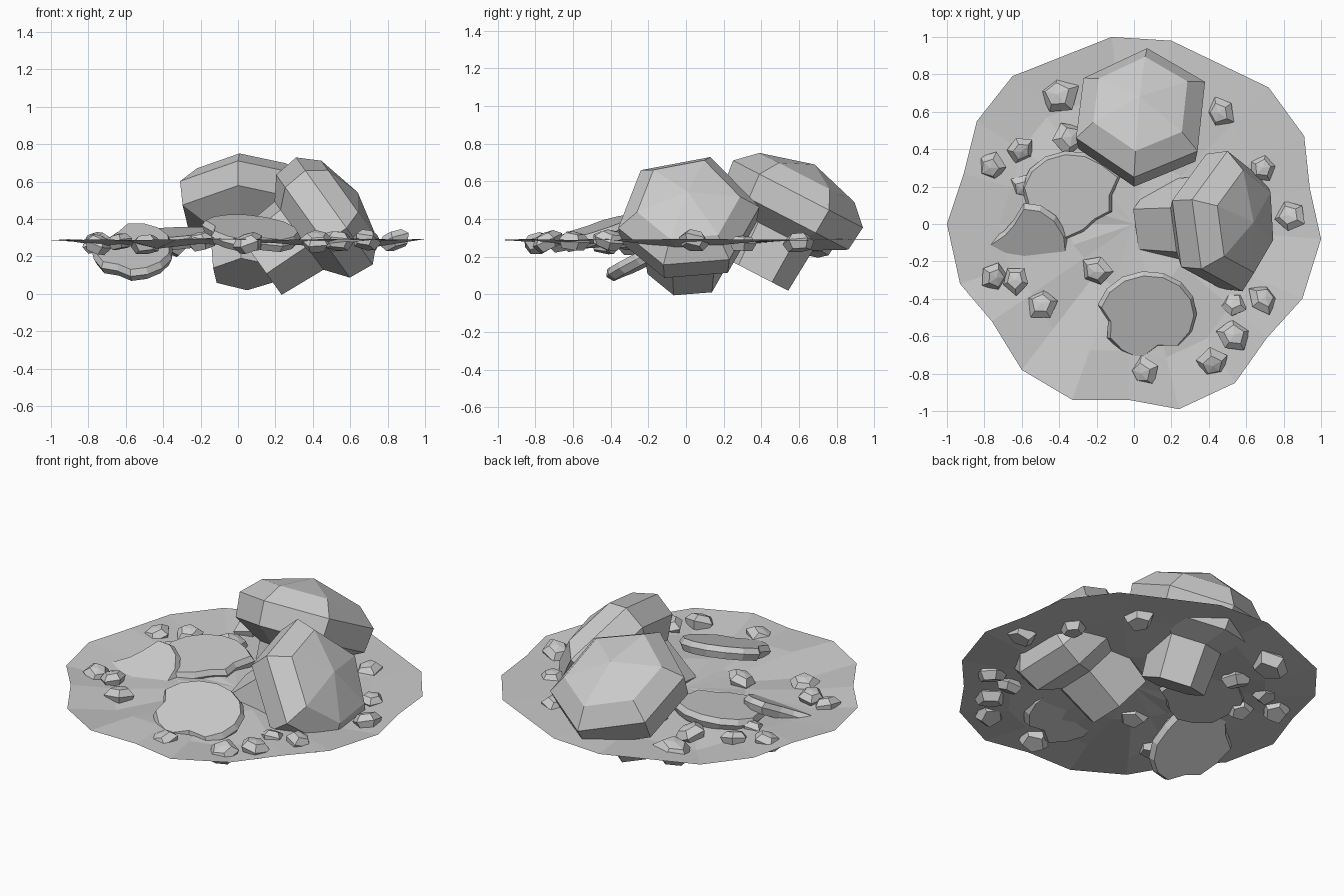
import bpy, math, random
from mathutils import Vector, Euler

random.seed(4)
if "Cube" in bpy.data.objects:
    bpy.data.objects.remove(bpy.data.objects["Cube"])

stone = bpy.data.materials.new("stone_grey")
stone.use_nodes = True
GREY = (0.6, 0.6, 0.6, 1)
stone.diffuse_color = GREY
stone.node_tree.nodes["Principled BSDF"].inputs["Base Color"].default_value = GREY


def add(name, verts, faces):
    mesh = bpy.data.meshes.new(name)
    mesh.from_pydata(verts, [], faces)
    mesh.materials.append(stone)
    ob = bpy.data.objects.new(name, mesh)
    bpy.context.collection.objects.link(ob)
    return ob


def loft(name, rings, apex=None, open_bottom=False):
    """Bridge equal rings from top to bottom and close the ends."""
    n = len(rings[0])
    verts = [v for ring in rings for v in ring]
    faces = []
    for k in range(len(rings) - 1):
        for i in range(n):
            j = (i + 1) % n
            faces.append((k * n + i, (k + 1) * n + i, (k + 1) * n + j, k * n + j))
    if apex is None:
        faces.append(tuple(range(n)))
    else:
        verts.append(apex)
        faces += [(i, (i + 1) % n, len(verts) - 1) for i in range(n)]
    if not open_bottom:
        last = (len(rings) - 1) * n
        faces.append(tuple(last + i for i in reversed(range(n))))
    return add(name, verts, faces)


# Ground: thin uneven sheet with an irregular rim
rim = [(1, -.08), (.94, .19), (.91, .47), (.72, .73), (.2, .98), (-.12, 1),
       (-.65, .79), (-.84, .55), (-.91, .27), (-1, 0), (-.93, -.32), (-.76, -.52),
       (-.6, -.78), (-.33, -.94), (-.03, -.94), (.24, -.99), (.54, -.85),
       (.71, -.61), (.9, -.4)]
levels = [[Vector((x * s, y * s, z + random.uniform(-a, a))) for x, y in rim]
          for s, z, a in ((.35, .28, .02), (.72, .27, .035), (1, .29, .004))]
loft("ground", levels, apex=Vector((0, 0, .28)), open_bottom=True)


# Boulders: faceted cap, bevelled rim, lip and a narrower root
def boulder(name, outline, centre, normal, root, apex=.18):
    c, n = Vector(centre), Vector(normal).normalized()
    pts = []
    for x, y in outline:
        z = c.z - (n.x * (x - c.x) + n.y * (y - c.y)) / n.z
        pts.append(Vector((x, y, z)))
    depth, width = root
    profile = [(.1, .73), (0, 1), (-.14, .96), (-.23, width * 1.1), (-depth, width)]
    rings = [[c + n * off + (p - c) * s for p in pts] for off, s in profile]
    loft(name, rings, apex=c + n * apex)


boulder("back_boulder",
        [(.07, .94), (-.27, .78), (-.31, .46), (0, .25), (.34, .39), (.38, .76)],
        (.03, .6, .53), (0, .46, .89), (.48, .48))
boulder("side_boulder",
        [(.31, .13), (.36, -.24), (.58, -.36), (.72, -.12), (.7, .23), (.5, .39)],
        (.51, .01, .45), (.81, 0, .58), (.49, .58), .16)


# Slabs: flat many-sided flakes with a bevelled edge and chipped corners
def slab(name, centre, size, tilt, chips, sides=15, thick=.07):
    rot = Euler(tilt).to_matrix()
    rings = []
    for z, s in ((0, .93), (-thick * .45, 1), (-thick, .92)):
        ring = []
        for i in range(sides):
            a = math.tau * i / sides
            r = s * chips.get(i, 1)
            p = Vector((math.cos(a) * r * size[0], math.sin(a) * r * size[1], z))
            ring.append(Vector(centre) + rot @ p)
        rings.append(ring)
    loft(name, rings)


slab("front_slab", (.07, -.49, .355), (.27, .24), (.3, .1, 0),
     {8: .78, 9: .95, 11: 1.08, 12: .78})
slab("middle_slab", (-.34, .15, .33), (.27, .24), (.12, -.04, 0),
     {0: .82, 1: 1.1, 12: .85, 13: .75, 14: .9, 8: .9})
slab("left_slab", (-.56, -.17, .255), (.22, .3), (.46, -.06, 0),
     {5: .75, 6: .75, 7: 1.05, 10: .85, 0: .95})


# Pebbles: five-sided chips half buried in the ground
pebbles = [(-.4, .69, .1), (-.35, .46, .09), (-.61, .4, .07), (-.76, .31, .08),
           (-.59, .2, .07), (-.75, -.28, .08), (-.63, -.3, .07), (-.49, -.43, .08),
           (-.2, -.25, .08), (.05, -.79, .08), (.42, -.74, .08), (.53, -.6, .08),
           (.53, -.43, .07), (.69, -.4, .08), (.84, .04, .08), (.69, .3, .07),
           (.46, .6, .08)]
for k, (x, y, r) in enumerate(pebbles):
    rot = Euler((random.uniform(-.4, .4), random.uniform(-.4, .4),
                 random.uniform(0, 6))).to_matrix()
    stretch = [random.uniform(.95, 1.2) for _ in range(5)]
    base = Vector((x, y, random.uniform(.27, .3)))
    rings = []
    for z, s in ((.45, .6), (0, 1), (-.6, .7)):
        rings.append([base + rot @ Vector((
            math.cos(math.tau * i / 5) * r * s * stretch[i],
            math.sin(math.tau * i / 5) * r * s * stretch[i], z * r)) for i in range(5)])
    loft(f"pebble_{k + 1}", rings, apex=base + rot @ Vector((0, 0, r * .55)))
